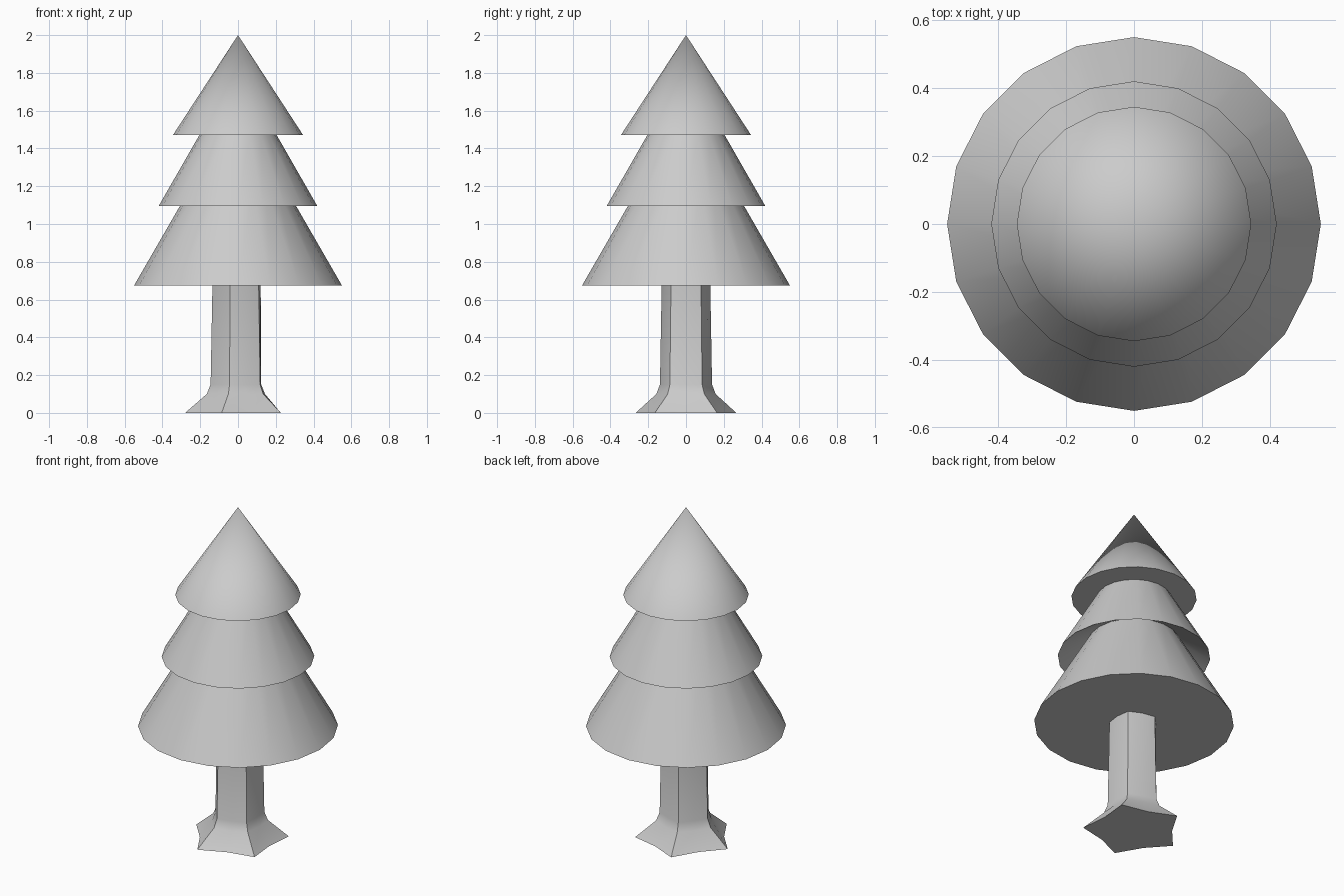
import bpy, bmesh
from math import cos, sin, pi, radians

if "Cube" in bpy.data.objects:
    bpy.data.objects.remove(bpy.data.objects["Cube"])


def skin_rings(name, rings, cap_start=False, cap_end=False, smooth=30):
    """Bridge rings of points, bottom to top; a one-point ring is a pole."""
    bm = bmesh.new()
    loops = [[bm.verts.new(p) for p in ring] for ring in rings]
    for a, b in zip(loops, loops[1:]):
        n = max(len(a), len(b))
        for i in range(n):
            j = (i + 1) % n
            if len(b) == 1:
                bm.faces.new((a[i], a[j], b[0]))
            else:
                bm.faces.new((a[i], a[j], b[j], b[i]))
    if cap_start:
        bm.faces.new(loops[0][::-1])
    if cap_end:
        bm.faces.new(loops[-1])
    bmesh.ops.recalc_face_normals(bm, faces=bm.faces)
    mesh = bpy.data.meshes.new(name)
    bm.to_mesh(mesh)
    bm.free()
    obj = bpy.data.objects.new(name, mesh)
    bpy.context.collection.objects.link(obj)
    bpy.ops.object.select_all(action='DESELECT')
    obj.select_set(True)
    bpy.context.view_layer.objects.active = obj
    bpy.ops.object.shade_smooth_by_angle(angle=radians(smooth))
    return obj


def ring(sides, z, r_even, r_odd=None, start=0.0):
    """Regular ring, or a star when the two radii differ."""
    r_odd = r_even if r_odd is None else r_odd
    if r_even == 0:
        return [(0, 0, z)]
    pts = []
    for i in range(sides):
        a = start + 2 * pi * i / sides
        r = r_odd if i % 2 else r_even
        pts.append((r * cos(a), r * sin(a), z))
    return pts


# Trunk: ten sides flaring into five pointed roots, one towards -x
trunk_profile = [(0, 0.28, 0.21), (0.10, 0.165, 0.143),
                 (0.15, 0.145, 0.123), (0.69, 0.135, 0.12)]
skin_rings("trunk", [ring(10, z, root, valley, pi) for z, root, valley in trunk_profile],
           cap_start=True, cap_end=True)

# Foliage: three stacked cone tiers, the middle one with a recessed underside
foliage_profile = [(0.55, 0.675), (0.25, 1.195), (0.42, 1.095),
                   (0.205, 1.47), (0.345, 1.47), (0, 2.0)]
skin_rings("foliage", [ring(20, z, r) for r, z in foliage_profile], cap_start=True)
